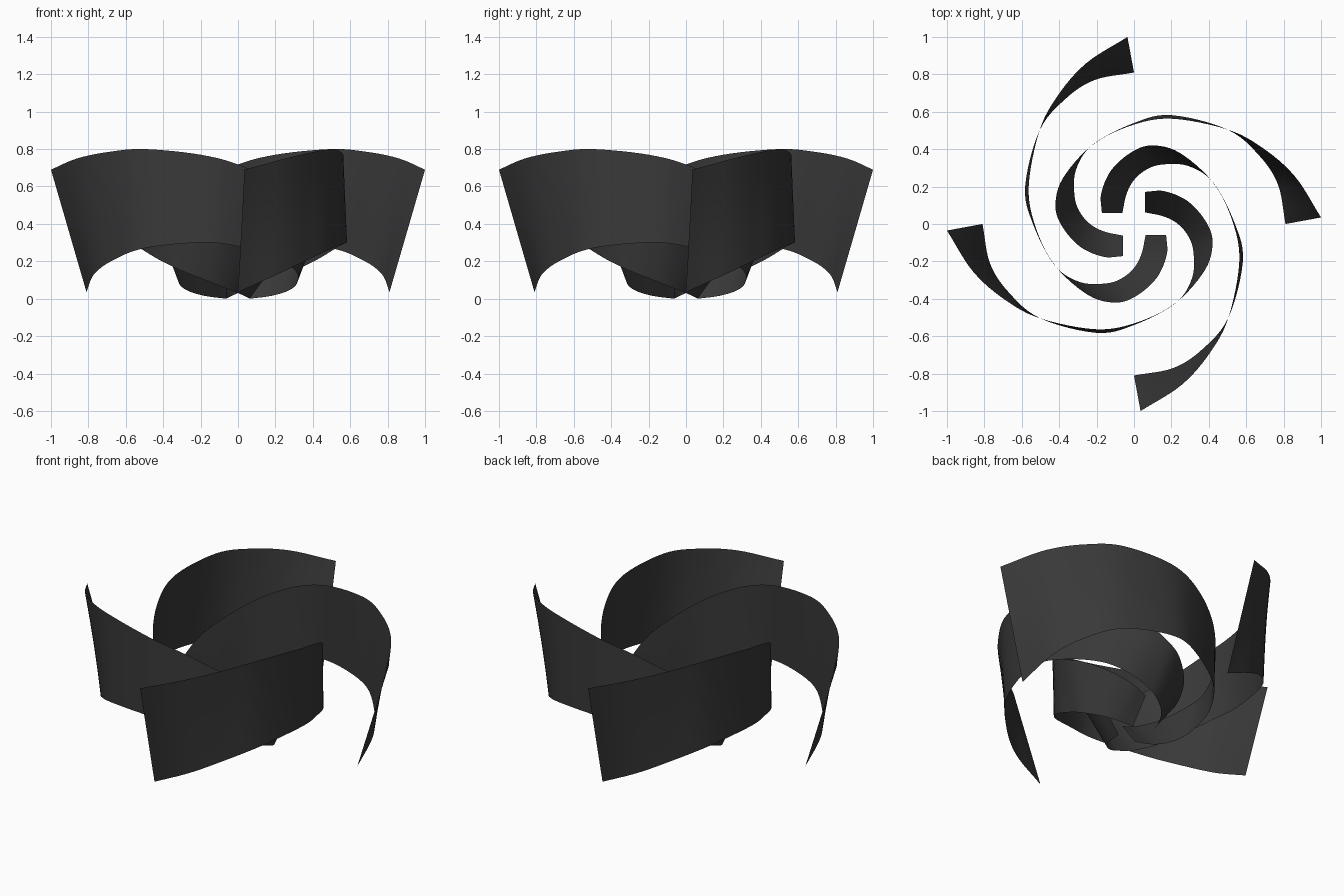
import bpy, math
from mathutils import Vector, Matrix

if "Cube" in bpy.data.objects:
    bpy.data.objects.remove(bpy.data.objects["Cube"])

# Matching stations along one blade, from hub to tip: upper edge and lower edge
UPPER = [(-.06, -.172, .15), (-.165, -.175, .19), (-.29, -.12, .25), (-.386, -.01, .32),
         (-.42, .1, .37), (-.38, .245, .465), (-.225, .42, .6), (-.02, .525, .71),
         (.2, .563, .77), (.5, .505, .8), (.69, .405, .785), (.86, .255, .75), (1, .035, .69)]
LOWER = [(-.06, -.062, 0), (-.16, -.04, .012), (-.235, 0, .03), (-.29, .065, .055),
         (-.318, .15, .09), (-.31, .29, .145), (-.22, .425, .21), (0, .54, .28),
         (.2, .582, .3), (.5, .505, .27), (.67, .365, .205), (.77, .21, .13), (.81, 0, .035)]
STEPS, ROWS = 6, 4


def smooth_path(points):
    """Catmull-Rom curve through the points."""
    p = [Vector(q) for q in points]
    p = [2 * p[0] - p[1]] + p + [2 * p[-1] - p[-2]]
    out = []
    for a, b, c, d in zip(p, p[1:], p[2:], p[3:]):
        for i in range(STEPS):
            t = i / STEPS
            out.append(.5 * (2 * b + (c - a) * t + (2 * a - 5 * b + 4 * c - d) * t ** 2
                             + (3 * b - a - 3 * c + d) * t ** 3))
    return out + [p[-2]]


# Ruled sheet between the two edges
upper, lower = smooth_path(UPPER), smooth_path(LOWER)
verts = [lo.lerp(up, r / ROWS) for lo, up in zip(lower, upper) for r in range(ROWS + 1)]
n = ROWS + 1
faces = [(i * n + r, (i + 1) * n + r, (i + 1) * n + r + 1, i * n + r + 1)
         for i in range(len(upper) - 1) for r in range(ROWS)]

dark = bpy.data.materials.new("dark_metal")
dark.diffuse_color = (.04, .04, .04, 1)
dark.use_nodes = True
dark.node_tree.nodes["Principled BSDF"].inputs["Base Color"].default_value = dark.diffuse_color

# Four blades around the vertical axis
for k in range(4):
    mesh = bpy.data.meshes.new(f"spiral_blade_{k + 1}")
    mesh.from_pydata(verts, [], faces)
    mesh.transform(Matrix.Rotation(k * math.pi / 2, 4, 'Z'))
    mesh.materials.append(dark)
    mesh.polygons.foreach_set("use_smooth", [True] * len(mesh.polygons))
    blade = bpy.data.objects.new(f"spiral_blade_{k + 1}", mesh)
    bpy.context.collection.objects.link(blade)
